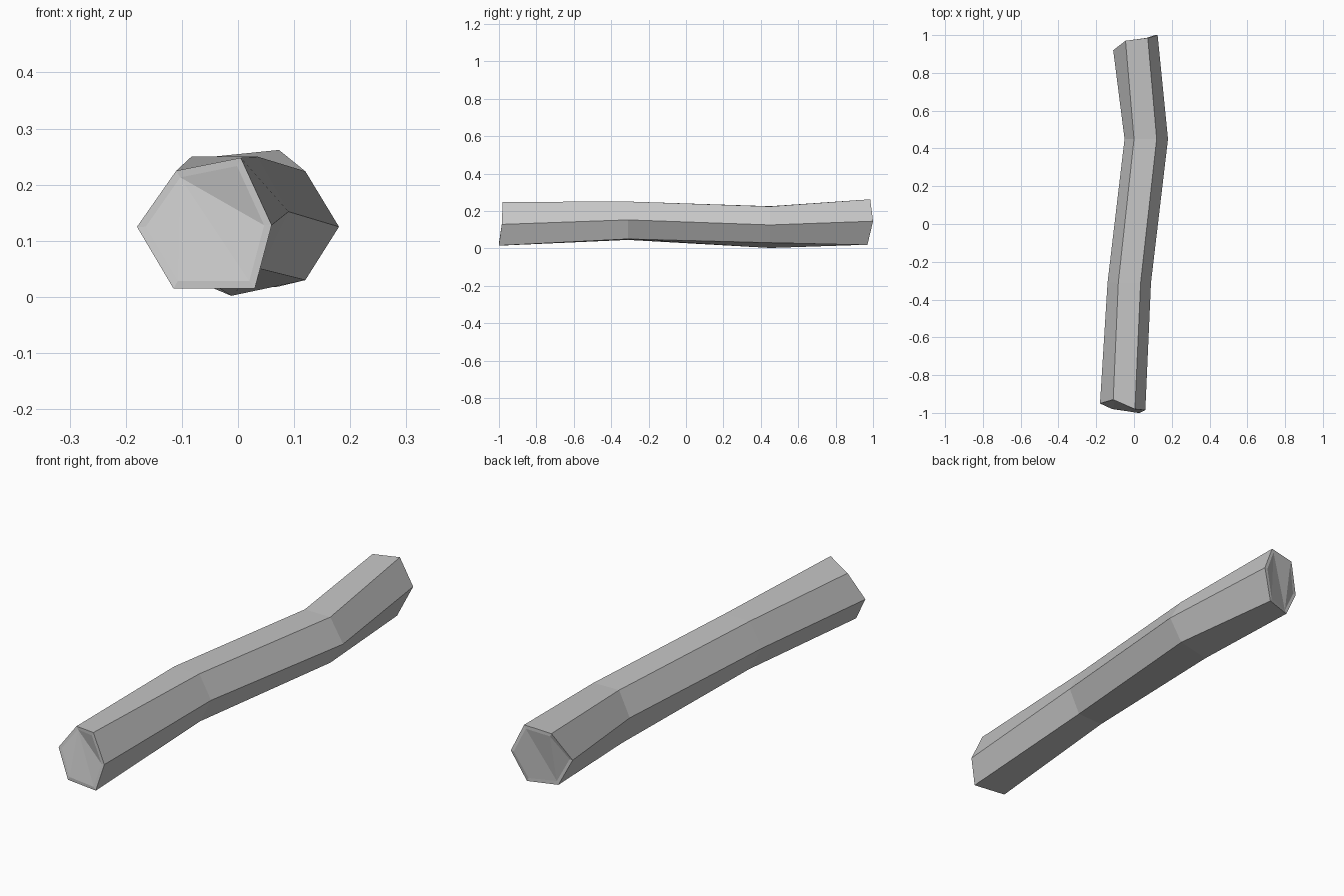
import bpy
import bmesh
from mathutils import Vector

cube = bpy.data.objects.get("Cube")
if cube:
    bpy.data.objects.remove(cube, do_unlink=True)

# Grey material
grey = bpy.data.materials.new("plain grey")
grey.use_nodes = True
colour = (0.56, 0.56, 0.56, 1)
grey.diffuse_color = colour
shader = grey.node_tree.nodes["Principled BSDF"]
shader.inputs["Base Color"].default_value = colour
shader.inputs["Roughness"].default_value = 0.8

# Six corners per section: left, top left, top right, right, bottom right, bottom left
L, TL, TR, R, BR, BL = range(6)
front_end = [(-.18, -.95, .125), (-.11, -.93, .225), (.005, -.98, .248),
             (.06, -.985, .128), (.03, -1, .015), (-.115, -.98, .015)]
back_end = [(-.11, .92, .135), (-.045, .97, .25), (.073, .985, .262),
            (.125, 1, .145), (.07, .97, .018), (-.05, .93, .018)]


def section(y, corners):
    return [(x, y, z) for x, z in corners]


first_bend = section(-.31, [(-.14, .15), (-.083, .25), (.035, .25),
                            (.09, .152), (.04, .05), (-.08, .045)])
second_bend = section(.45, [(-.05, .12), (0, .225), (.12, .224),
                            (.18, .125), (.12, .03), (-.012, .002)])

bm = bmesh.new()
rings = [[bm.verts.new(p) for p in ring]
         for ring in (front_end, first_bend, second_bend, back_end)]


def bridge(a, b):
    for i in range(6):
        j = (i + 1) % 6
        bm.faces.new((a[i], a[j], b[j], b[i]))


# Bent six-sided shaft
for a, b in zip(rings, rings[1:]):
    bridge(a, b)


# Rough broken ends: a thin rim around uneven facets
def cap(ring, facets):
    centre = sum((v.co for v in ring), Vector()) / 6
    inner = []
    for v in ring:
        p = centre.lerp(v.co, 0.88)
        p.y = v.co.y
        inner.append(bm.verts.new(p))
    bridge(ring, inner)
    for facet in facets:
        bm.faces.new([inner[i] for i in facet])


cap(rings[0], [(TL, TR, R), (TL, R, BR), (TL, BR, BL), (TL, BL, L)])
cap(rings[-1], [(TL, L, BL), (TR, BR, R), (TL, BL, TR), (TR, BL, BR)])

bmesh.ops.recalc_face_normals(bm, faces=bm.faces)
mesh = bpy.data.meshes.new("bent_rod")
bm.to_mesh(mesh)
bm.free()
mesh.materials.append(grey)
rod = bpy.data.objects.new("bent_rod", mesh)
bpy.context.collection.objects.link(rod)
